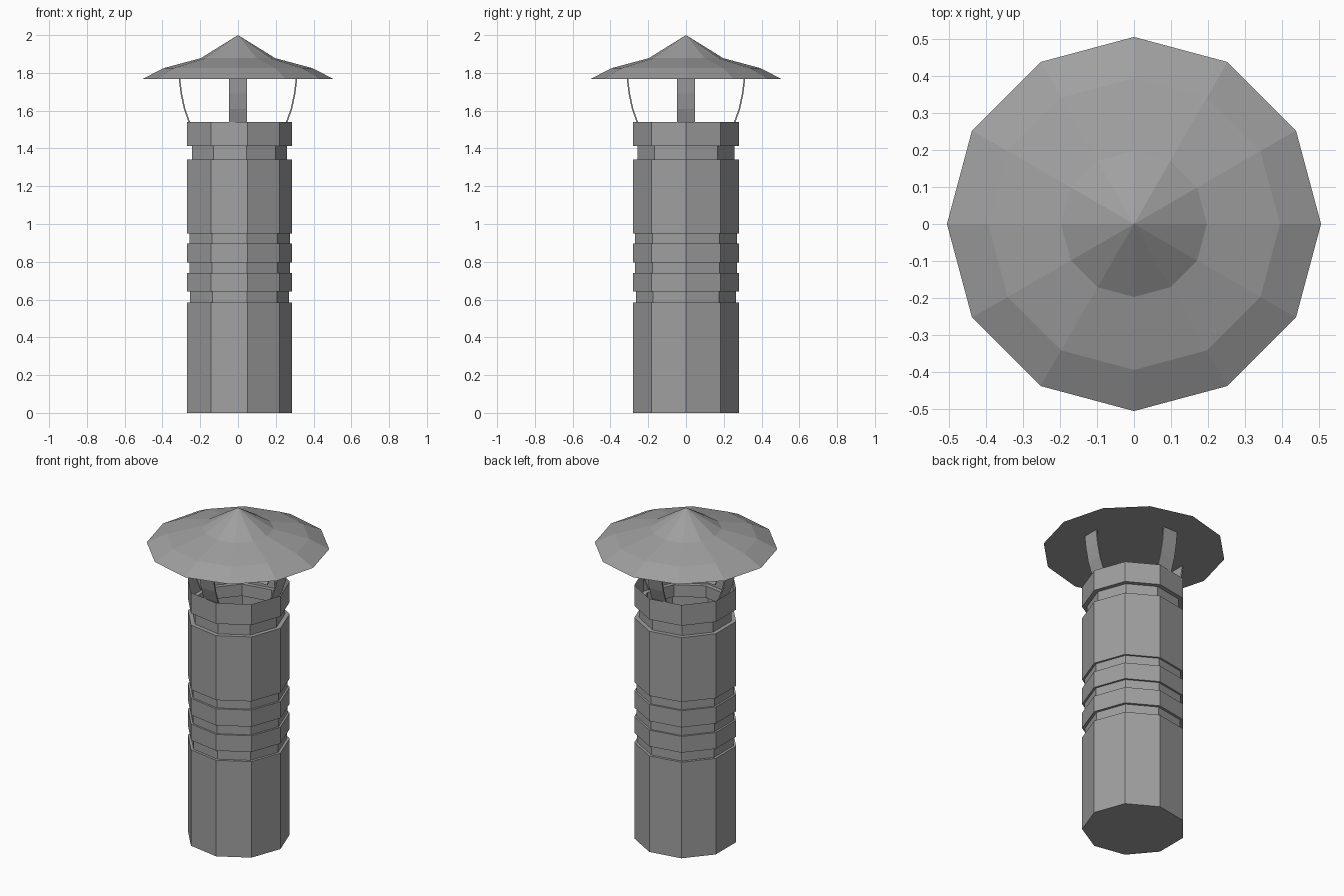
import bpy, bmesh, math

cube = bpy.data.objects.get("Cube")
if cube:
    bpy.data.objects.remove(cube, do_unlink=True)

steel = bpy.data.materials.new("grey_steel")
steel.use_nodes = True
grey = (0.35, 0.35, 0.35, 1)
steel.diffuse_color = grey
steel.node_tree.nodes["Principled BSDF"].inputs["Base Color"].default_value = grey


def finish(name, bm):
    bmesh.ops.recalc_face_normals(bm, faces=bm.faces)
    mesh = bpy.data.meshes.new(name)
    bm.to_mesh(mesh)
    bm.free()
    mesh.materials.append(steel)
    obj = bpy.data.objects.new(name, mesh)
    bpy.context.collection.objects.link(obj)
    return obj


def lathe(name, profile, sides, apex=None):
    """Flat-sided turned shape with a closed base and an optional pointed top."""
    bm = bmesh.new()
    rings = []
    for r, z in profile:
        angles = [math.tau * i / sides for i in range(sides)]
        rings.append([bm.verts.new((r * math.cos(a), r * math.sin(a), z)) for a in angles])
    bm.faces.new(rings[0][::-1])
    for low, high in zip(rings, rings[1:]):
        for i in range(sides):
            j = (i + 1) % sides
            bm.faces.new((low[i], low[j], high[j], high[i]))
    if apex is not None:
        tip = bm.verts.new((0, 0, apex))
        for i in range(sides):
            bm.faces.new((rings[-1][i], rings[-1][(i + 1) % sides], tip))
    return finish(name, bm)


# Nine-sided pipe, open at the top, with four stepped grooves
R = 0.286
grooves = [(0.584, 0.642, 0.27), (0.741, 0.796, 0.274),
           (0.897, 0.95, 0.274), (1.342, 1.414, 0.26)]
profile = [(R, 0)]
for bottom, top, r in grooves:
    profile += [(R, bottom), (r, bottom), (r, top), (R, top)]
profile.append((R, 1.54))
lathe("pipe", profile, 9)

# Twelve-sided rain cap with a flat underside
lathe("rain_cap", [(0.505, 1.768), (0.394, 1.825), (0.197, 1.878)], 12, apex=2.0)

# Four curved straps running from inside the pipe to the cap
strap_curve = [(0.22, 1.46), (0.262, 1.54), (0.287, 1.61), (0.304, 1.69), (0.314, 1.77)]
for n, side in enumerate(("left", "back", "right", "front")):
    bm = bmesh.new()
    turn = n * math.pi / 2
    c, s = round(math.cos(turn)), round(math.sin(turn))
    loops = []
    for r, z in strap_curve:
        corners = [(r, -0.048), (r, 0.048), (r - 0.008, 0.048), (r - 0.008, -0.048)]
        loops.append([bm.verts.new((x * c - y * s, x * s + y * c, z)) for x, y in corners])
    for low, high in zip(loops, loops[1:]):
        for i in range(4):
            j = (i + 1) % 4
            bm.faces.new((low[i], low[j], high[j], high[i]))
    bm.faces.new(loops[0][::-1])
    bm.faces.new(loops[-1])
    finish(side + "_strap", bm)
